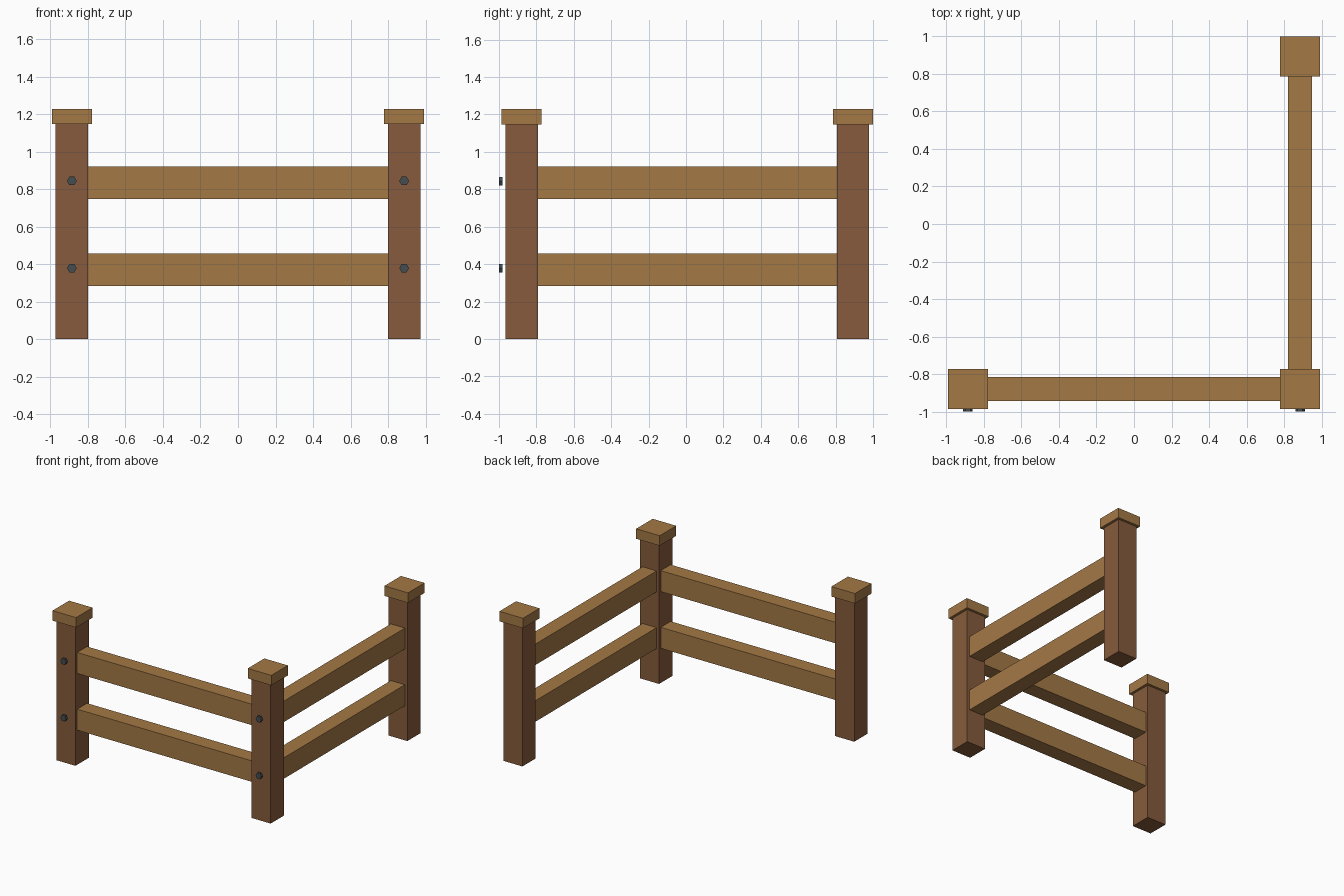
import bpy
import math

if "Cube" in bpy.data.objects:
    bpy.data.objects.remove(bpy.data.objects["Cube"])


def material(name, color):
    m = bpy.data.materials.new(name)
    m.diffuse_color = (*color, 1)
    m.use_nodes = True
    m.node_tree.nodes["Principled BSDF"].inputs["Base Color"].default_value = m.diffuse_color
    return m


POST = material("dark_wood", (0.24, 0.105, 0.045))
RAIL = material("light_wood", (0.37, 0.19, 0.06))
IRON = material("iron", (0.06, 0.075, 0.085))

X, YF, YB = 0.886, -0.879, 0.893      # post centre lines
HALF = 0.0865                         # half post width
RAIL_Z = {"lower": 0.37, "upper": 0.835}


def box(name, lo, hi, mat):
    bpy.ops.mesh.primitive_cube_add(size=1, location=[(a + b) / 2 for a, b in zip(lo, hi)])
    ob = bpy.context.object
    ob.name = name
    ob.scale = [b - a for a, b in zip(lo, hi)]
    bpy.ops.object.transform_apply(location=False, rotation=False, scale=True)
    ob.data.materials.append(mat)


def pillar(name, x, y, half, z0, z1, mat):
    box(name, (x - half, y - half, z0), (x + half, y + half, z1), mat)


# Posts with square caps
for side, x, y in (("left", -X, YF), ("corner", X, YF), ("back", X, YB)):
    pillar(side + "_post", x, y, HALF, 0, 1.147, POST)
    pillar(side + "_cap", x, y, 0.107, 1.147, 1.229, RAIL)

# Two rails along each side, butted against the post faces
T, H = 0.064, 0.086
for level, z in RAIL_Z.items():
    box(level + "_front_rail", (-X + HALF, YF - T, z - H), (X - HALF, YF + T, z + H), RAIL)
    box(level + "_side_rail", (X - T, YF + HALF, z - H), (X + T, YB - HALF, z + H), RAIL)

    # Hexagonal bolt heads standing just off the front posts
    for side, x in (("left", -X), ("corner", X)):
        bpy.ops.mesh.primitive_cylinder_add(
            vertices=6, radius=0.026, depth=0.02,
            location=(x, -0.99, z + 0.009), rotation=(math.pi / 2, math.pi / 6, 0))
        bolt = bpy.context.object
        bolt.name = f"{level}_{side}_bolt"
        bolt.data.materials.append(IRON)
